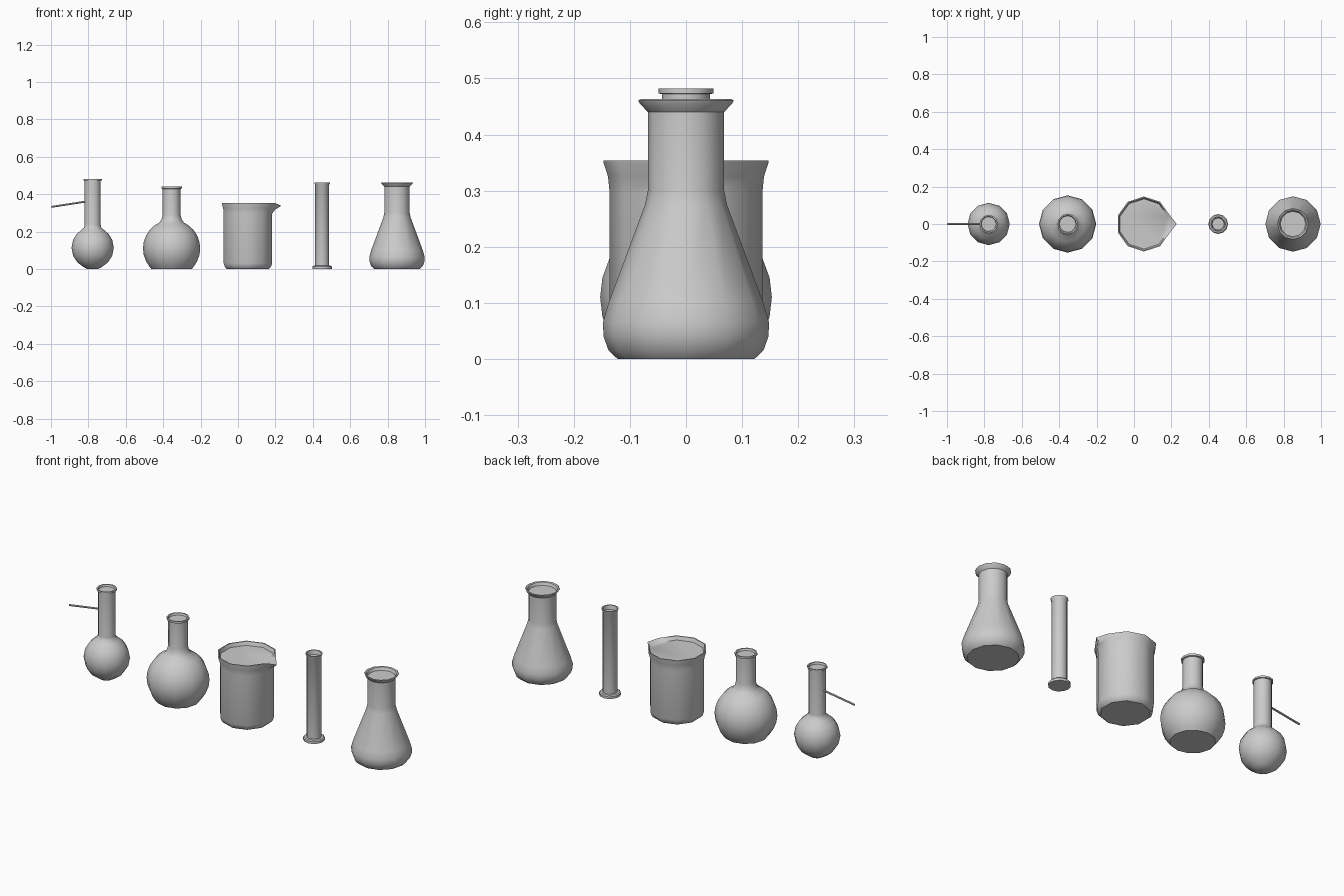
import bpy, math
from mathutils import Vector

if "Cube" in bpy.data.objects:
    bpy.data.objects.remove(bpy.data.objects["Cube"])


def finish(name, verts, faces):
    me = bpy.data.meshes.new(name)
    me.from_pydata(verts, [], faces)
    me.update()
    ob = bpy.data.objects.new(name, me)
    bpy.context.collection.objects.link(ob)
    bpy.ops.object.select_all(action='DESELECT')
    ob.select_set(True)
    bpy.context.view_layer.objects.active = ob
    bpy.ops.object.shade_smooth_by_angle(angle=math.radians(40))
    return ob


def loft(name, rings):
    # Skin stacked rings and cap both ends
    n = len(rings[0])
    verts = [v for r in rings for v in r]
    faces = [tuple(reversed(range(n)))]
    for k in range(len(rings) - 1):
        for i in range(n):
            j = (i + 1) % n
            faces.append((k*n + i, k*n + j, (k+1)*n + j, (k+1)*n + i))
    last = (len(rings) - 1) * n
    faces.append(tuple(range(last, last + n)))
    return finish(name, verts, faces)


def lathe(name, x, profile, n=12):
    rings = []
    for r, z in profile:
        rings.append([(x + r*math.cos(2*math.pi*i/n), r*math.sin(2*math.pi*i/n), z)
                      for i in range(n)])
    return loft(name, rings)


def ball(radius, zc, z_list):
    return [(math.sqrt(max(radius**2 - (z - zc)**2, 0)), z) for z in z_list]


# Small side-arm flask
lathe("side_arm_flask", -0.777,
      [(0.03, 0.0)] + ball(0.113, 0.113, [0.012, 0.035, 0.07, 0.113, 0.155, 0.187, 0.208])
      + [(0.046, 0.222), (0.043, 0.235), (0.043, 0.472), (0.049, 0.473),
         (0.049, 0.482), (0.042, 0.482), (0.039, 0.472)])

# Thin side arm
a, b = Vector((-0.998, 0, 0.332)), Vector((-0.81, 0, 0.361))
side = Vector((0, 1, 0))
up = (b - a).normalized().cross(side)
loft("side_arm", [[p + 0.005*(math.cos(t)*side + math.sin(t)*up)
                   for t in [i*math.pi/4 for i in range(8)]] for p in (a, b)])

# Flat-bottomed round flask
lathe("round_flask", -0.355,
      [(0.108, 0.0)] + ball(0.153, 0.11, [0.015, 0.04, 0.075, 0.11, 0.145, 0.18, 0.21, 0.232])
      + [(0.066, 0.248), (0.054, 0.265), (0.048, 0.29), (0.048, 0.428), (0.055, 0.43),
         (0.055, 0.44), (0.048, 0.44), (0.044, 0.43)])

# Beaker: ten sides plus a pulled-out spout point (radius, z, spout reach, spout z)
beaker = [(0.118, 0.0, None, 0), (0.129, 0.01, None, 0), (0.136, 0.03, None, 0),
          (0.136, 0.295, None, 0), (0.139, 0.325, 0.146, 0.318),
          (0.147, 0.350, 0.174, 0.335), (0.147, 0.354, 0.176, 0.34),
          (0.141, 0.354, 0.165, 0.341), (0.134, 0.335, 0.132, 0.334)]
angles = [0] + [math.radians(18 + 36*i) for i in range(10)]
rings = []
for r, z, reach, sz in beaker:
    ring = [(0.053 + r*math.cos(t), r*math.sin(t), z) for t in angles]
    ring[0] = ((0.053 + r*math.cos(math.radians(18)), 0, z) if reach is None
               else (0.053 + reach, 0, sz))
    rings.append(ring)
loft("beaker", rings)

# Measuring cylinder on a foot
lathe("measuring_cylinder", 0.45,
      [(0.053, 0.0), (0.053, 0.012), (0.048, 0.017), (0.037, 0.018), (0.037, 0.45),
       (0.042, 0.458), (0.042, 0.462), (0.036, 0.462), (0.032, 0.44)])

# Conical flask
lathe("conical_flask", 0.85,
      [(0.122, 0.0), (0.138, 0.015), (0.147, 0.04), (0.148, 0.065), (0.138, 0.1),
       (0.073, 0.275), (0.068, 0.3), (0.068, 0.44), (0.083, 0.456), (0.085, 0.461),
       (0.081, 0.463), (0.074, 0.46), (0.068, 0.445)])
